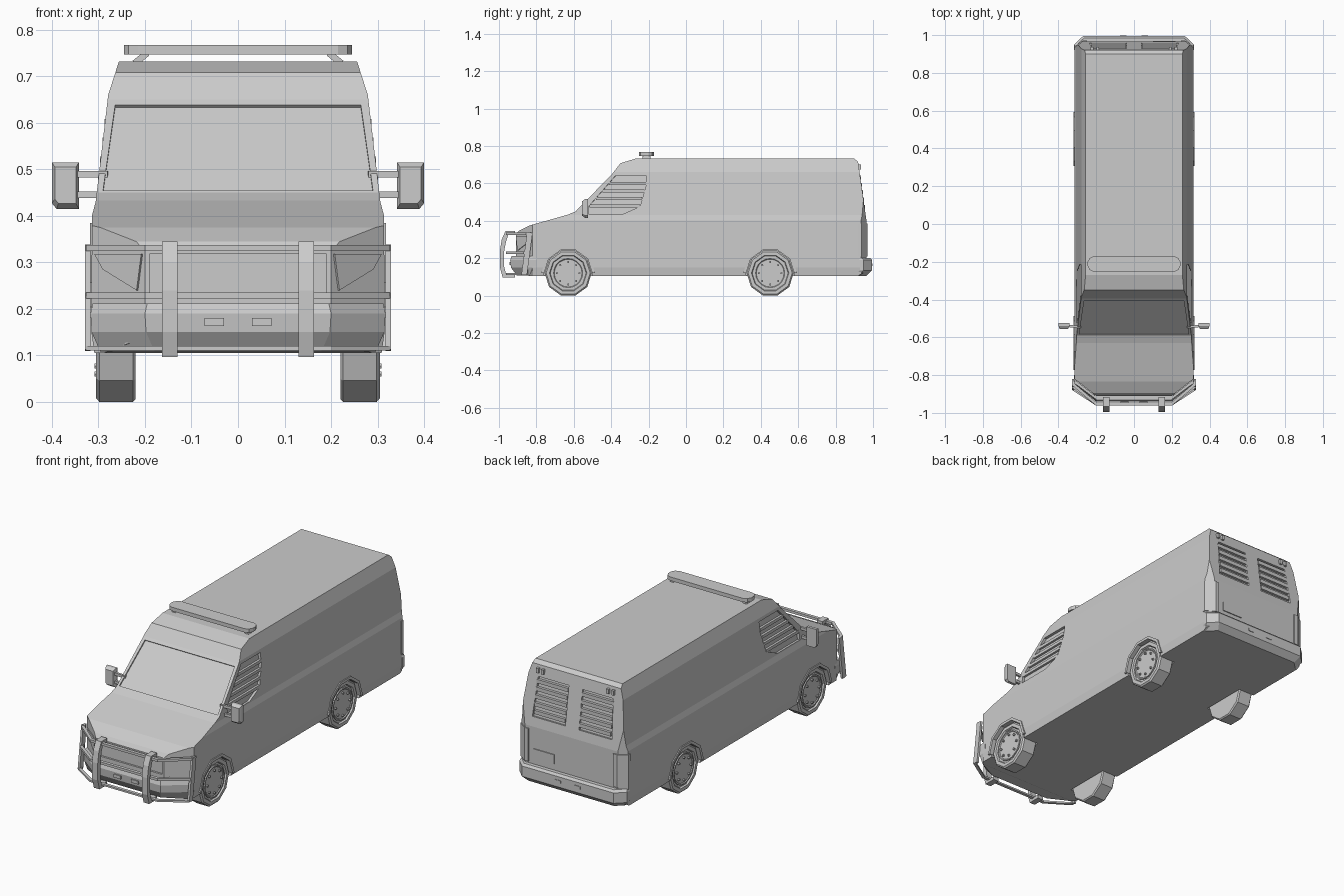
import bpy, bmesh, math
from mathutils import Vector as V

if "Cube" in bpy.data.objects:
    bpy.data.objects.remove(bpy.data.objects["Cube"])


def loft(name, rings, mirror=False):
    """Skin equal-length rings of points, cap both ends, optionally mirror in x."""
    bm = bmesh.new()
    rows = [[bm.verts.new(p) for p in r] for r in rings]
    n = len(rows[0])
    for a, b in zip(rows, rows[1:]):
        for i in range(n):
            bm.faces.new((a[i], a[(i + 1) % n], b[(i + 1) % n], b[i]))
    bm.faces.new(rows[0])
    bm.faces.new(rows[-1])
    bmesh.ops.recalc_face_normals(bm, faces=bm.faces)
    me = bpy.data.meshes.new(name)
    bm.to_mesh(me)
    bm.free()
    ob = bpy.data.objects.new(name, me)
    bpy.context.collection.objects.link(ob)
    if mirror:
        ob.modifiers.new("mirror", 'MIRROR')
    return ob


def prism(name, pts, axis, a, b, mirror=False):
    put = {'x': lambda p, t: (t, p[0], p[1]), 'y': lambda p, t: (p[0], t, p[1]),
           'z': lambda p, t: (p[0], p[1], t)}[axis]
    return loft(name, [[put(p, t) for p in pts] for t in (a, b)], mirror)


def box(name, x, y, z, mirror=False):
    return prism(name, [(x[0], y[0]), (x[1], y[0]), (x[1], y[1]), (x[0], y[1])], 'z', *z, mirror)


def bar(name, p, q, w, h, mirror=False, up=(0, 0, 1)):
    """Square bar from p to q, h along 'up' and w across it."""
    p, q = V(p), V(q)
    s = (q - p).cross(V(up)).normalized() * w / 2
    u = s.cross(q - p).normalized() * h / 2
    return loft(name, [[c + s + u, c - s + u, c - s - u, c + s - u] for c in (p, q)], mirror)


def plate(name, pts, normal, inn, out, mirror=False):
    n = V(normal).normalized()
    return loft(name, [[V(p) + n * d for p in pts] for d in (-inn, out)], mirror)


def disc(x, y, z, r, n, a0=0.0):
    return [(x, y + r * math.cos(a0 + math.tau * i / n), z + r * math.sin(a0 + math.tau * i / n))
            for i in range(n)]


# Body: side profile, sliced at height levels, then narrowed towards the roof
WIDTH = [(0.10, 0.308), (0.15, 0.315), (0.40, 0.314), (0.43, 0.306), (0.66, 0.279), (0.735, 0.255)]


def width(z):
    for (z0, w0), (z1, w1) in zip(WIDTH, WIDTH[1:]):
        if z <= z1:
            return w0 + (w1 - w0) * (z - z0) / (z1 - z0)
    return WIDTH[-1][1]


profile = [(-0.84, 0.105), (-0.91, 0.14), (-0.91, 0.325), (-0.895, 0.345), (-0.835, 0.375),
           (-0.63, 0.433), (-0.59, 0.45), (-0.395, 0.65), (-0.35, 0.708), (-0.27, 0.732),
           (0.90, 0.732), (0.92, 0.715), (0.965, 0.40), (0.965, 0.13), (0.92, 0.105)]
body = prism("van_body", profile, 'x', -1, 1)
bm = bmesh.new()
bm.from_mesh(body.data)
for z, _ in WIDTH[1:-1]:
    bmesh.ops.bisect_plane(bm, geom=bm.verts[:] + bm.edges[:] + bm.faces[:],
                           plane_co=(0, 0, z), plane_no=(0, 0, 1))
for v in bm.verts:
    v.co.x *= width(v.co.z)
bm.to_mesh(body.data)
bm.free()

# Cutters: nose and tail corners, wheel wells, windscreen, windows, grille
cutters = [prism("nose_cut", [(0.085, -1.0), (0.43, -0.73), (0.5, -1.0)], 'z', 0, 0.8, True),
           prism("tail_cut", [(0.405, 0.869), (0.225, 1.001), (0.405, 1.001)], 'z', 0, 0.8, True)]
AXLES = (-0.63, 0.45)
HUB = 0.12
for y in AXLES:
    cutters.append(loft("well_cut", [disc(x, y, HUB, 0.131, 10) for x in (0.215, 0.4)], True))


def shield_y(z):
    return -0.59 + (z - 0.45) * 0.975


def tail_y(z):
    return 0.965 - (z - 0.40) * 0.143


cutters.append(plate("windscreen_cut", [(sx * x, shield_y(z), z) for sx, x, z in
               ((-1, 0.29, 0.455), (1, 0.29, 0.455), (1, 0.264, 0.638), (-1, 0.264, 0.638))],
               (0, -0.716, 0.698), 0.007, 0.02))
side_win = [(-0.522, 0.436), (-0.522, 0.475), (-0.375, 0.643), (-0.214, 0.643),
            (-0.214, 0.588), (-0.246, 0.476), (-0.337, 0.436)]
cutters.append(plate("side_window_cut", [(width(z), y, z) for y, z in side_win],
                     (0.993, 0, 0.117), 0.014, 0.03, True))
rear_win = ((0.04, 0.45), (0.235, 0.45), (0.22, 0.655), (0.04, 0.655))
cutters.append(plate("rear_window_cut", [(x, tail_y(z), z) for x, z in rear_win],
                     (0, 0.99, 0.14), 0.012, 0.03, True))
cutters.append(box("grille_cut", (-0.19, 0.19), (-1, -0.9), (0.235, 0.318)))
for c in cutters:
    m = body.modifiers.new("cut", 'BOOLEAN')
    m.operation, m.solver, m.object = 'DIFFERENCE', 'EXACT', c
bpy.context.view_layer.update()
cut_mesh = bpy.data.meshes.new_from_object(body.evaluated_get(bpy.context.evaluated_depsgraph_get()))
body.modifiers.clear()
body.data = cut_mesh
for c in cutters:
    bpy.data.objects.remove(c)

# Window slats
for z, y0, y1 in ((0.48, -0.517, -0.246), (0.52, -0.482, -0.235), (0.56, -0.447, -0.223), (0.60, -0.412, -0.215)):
    bar("side_window_slat", (width(z) - 0.005, y0, z), (width(z) - 0.005, y1, z), 0.012, 0.016, True)
for i in range(5):
    z = 0.475 + i * 0.039
    bar("rear_window_slat", (0.042, tail_y(z) - 0.004, z), (0.226, tail_y(z) - 0.004, z), 0.014, 0.02, True)

# Wheels with rims and bolts, plus arch trims
for y in AXLES:
    tyre = [(0.22, 0.12), (0.226, 0.126), (0.298, 0.126), (0.305, 0.118), (0.305, 0.1), (0.296, 0.096)]
    loft("tyre", [disc(x, y, HUB, r, 10) for x, r in tyre], True)
    rim = [(0.28, 0.084), (0.303, 0.084), (0.303, 0.078), (0.299, 0.074)]
    loft("rim", [disc(x, y, HUB, r, 20) for x, r in rim], True)
    for k in range(8):
        a = math.tau * k / 8
        by, bz = y + 0.06 * math.cos(a), HUB + 0.06 * math.sin(a)
        loft("wheel_bolt", [disc(x, by, bz, 0.006, 6) for x in (0.295, 0.308)], True)
    arc = [(r, math.radians(d)) for r, ds in ((0.144, range(0, 181, 36)), (0.129, range(180, -1, -36))) for d in ds]
    prism("wheel_arch", [(y + r * math.cos(a), HUB + r * math.sin(a)) for r, a in arc], 'x', 0.29, 0.32, True)


# Bumpers: mirrored plan outline stacked at several heights
def bumper(name, half, levels):
    plan = half + [(-x, y) for x, y in reversed(half)]
    s = 1 if half[-1][1] > 0 else -1
    loft(name, [[(x - math.copysign(i, x) * 0.6, y - s * (i if abs(y) > 0.85 else 0), z) for x, y in plan]
                for z, i in levels])


bumper("front_bumper", [(0.317, -0.80), (0.317, -0.845), (0.2, -0.94)],
       [(0.108, 0.035), (0.15, 0.004), (0.19, 0.0), (0.212, 0.008)])
bumper("rear_bumper", [(0.317, 0.93), (0.317, 0.95), (0.27, 0.995)],
       [(0.105, 0.03), (0.135, 0.0), (0.19, 0.0), (0.202, 0.01)])
box("front_bumper_light", (0.03, 0.072), (-0.944, -0.92), (0.163, 0.18), True)
box("rear_bumper_light", (0.04, 0.075), (0.97, 0.998), (0.158, 0.172), True)

# Headlights on the nose corners, tail lights around the rear corners
head = [(0.205, 0.318), (0.306, 0.318), (0.288, 0.285), (0.215, 0.24)]
plate("headlight", [(x, -0.91 + (x - 0.2) * 0.783, z) for x, z in head], (0.616, -0.788, 0), 0.01, 0.005, True)
prism("tail_light", [(0.318, 0.92), (0.318, 0.938), (0.272, 0.971), (0.25, 0.971), (0.25, 0.95)], 'z', 0.21, 0.385, True)
box("number_plate_panel", (0.10, 0.22), (0.95, 0.97), (0.235, 0.285))
for x in (0.185, 0.215):
    box("door_hinge", (x, x + 0.014), (0.91, 0.936), (0.675, 0.70), True)

# Mirrors
for z in (0.445, 0.489):
    bar("mirror_arm", (0.28, -0.545, z), (0.35, -0.54, z), 0.012, 0.014, True)
shell = [(0.342, 0.415), (0.39, 0.415), (0.4, 0.427), (0.4, 0.515), (0.342, 0.515)]
cx, cz = 0.371, 0.468
loft("mirror_housing", [[(cx + (x - cx) * s, y, cz + (z - cz) * s) for x, z in shell]
     for y, s in ((-0.555, 0.78), (-0.54, 1), (-0.525, 1))], True)

# Roof light bar and its feet
ends = [(0.215, -0.252), (0.235, -0.242), (0.245, -0.223), (0.245, -0.2), (0.235, -0.181), (0.215, -0.171)]
prism("light_bar", ends + [(-x, y) for x, y in reversed(ends)], 'z', 0.747, 0.767)
bar("light_bar_foot", (0.222, -0.211, 0.728), (0.195, -0.211, 0.75), 0.045, 0.014, True, (1, 0, 0))

# Bull bar: rails, end posts and two bent uprights
for z0, z1, y in ((0.324, 0.337, -0.835), (0.222, 0.235, -0.848), (0.111, 0.12, -0.86)):
    outer = [(0.327, y), (0.327, y - 0.02), (0.2, -0.962)]
    inner = [(0.197, -0.945), (0.312, y - 0.012), (0.312, y)]
    rail = outer + [(-a, b) for a, b in reversed(outer)] + [(-a, b) for a, b in reversed(inner)] + inner[::-1]
    rail = outer + [(-a, b) for a, b in reversed(outer)] + [(-a, b) for a, b in reversed(inner)] + inner
    prism("bull_bar_rail", rail, 'z', z0, z1)
bar("bull_bar_end_post", (0.323, -0.865, 0.111), (0.323, -0.835, 0.337), 0.012, 0.03, True, (0, 1, 0))
front = [(-0.915, 0.345), (-0.965, 0.345), (-0.985, 0.3), (-0.995, 0.24), (-0.995, 0.15), (-0.98, 0.097), (-0.915, 0.097)]
back = [(-0.915, 0.115), (-0.962, 0.115), (-0.972, 0.155), (-0.972, 0.238), (-0.962, 0.29), (-0.95, 0.325), (-0.915, 0.325)]
prism("bull_bar_upright", front + back, 'x', 0.13, 0.163, True)
